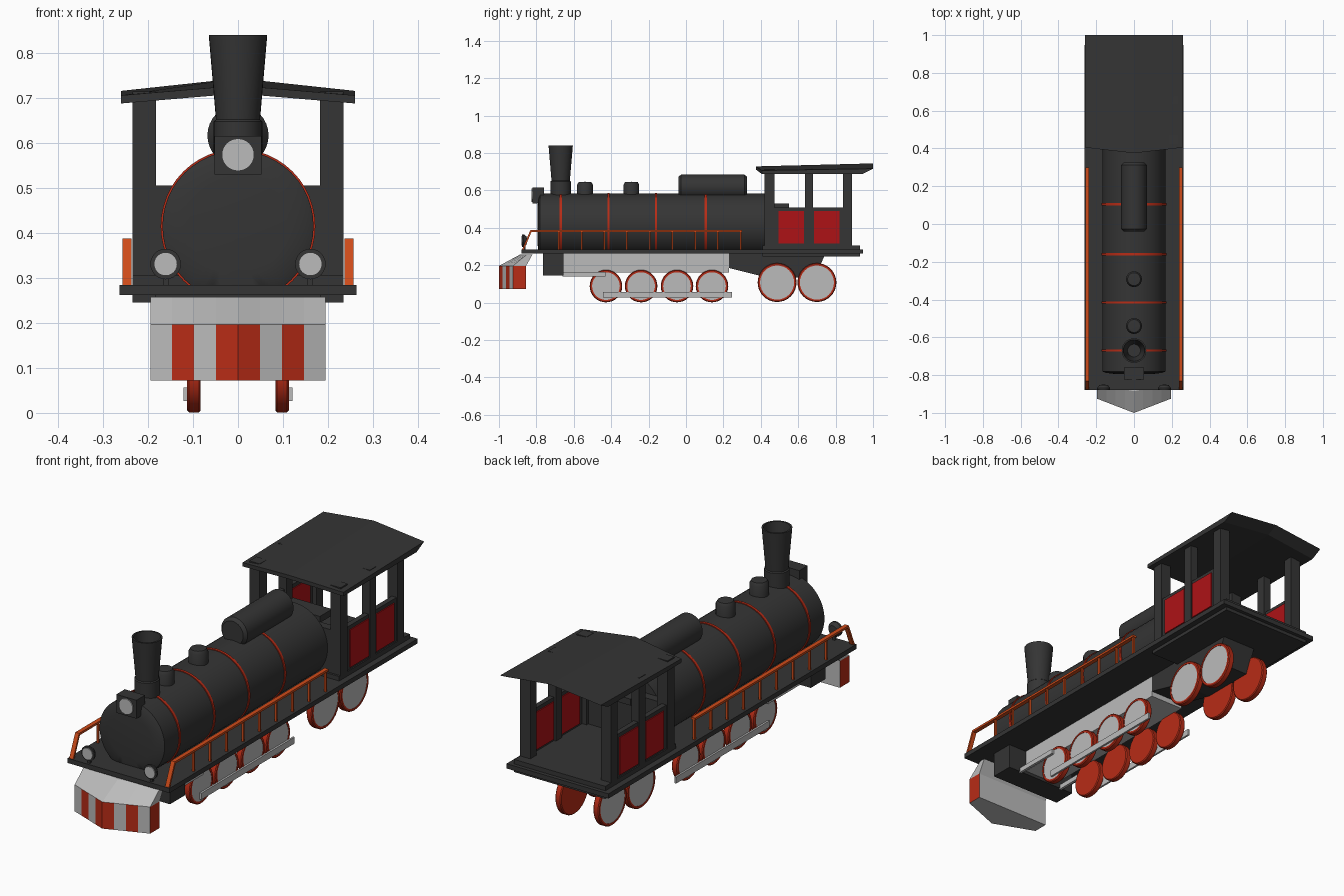
import bpy, bmesh, math
from mathutils import Vector

if "Cube" in bpy.data.objects:
    bpy.data.objects.remove(bpy.data.objects["Cube"])


def material(name, *rgb):
    m = bpy.data.materials.new(name)
    m.diffuse_color = (*rgb, 1)
    m.use_nodes = True
    m.node_tree.nodes["Principled BSDF"].inputs["Base Color"].default_value = m.diffuse_color
    return m


DARK = material("dark_iron", .035, .035, .035)
RED = material("red_paint", .48, .025, .008)
ORANGE = material("orange_rail", .62, .07, .01)
PANEL = material("deep_red", .42, .006, .008)
GREY = material("light_grey", .5, .5, .5)


def finish(name, bm, mats, mirror=False, smooth=False, bevel=0):
    bmesh.ops.recalc_face_normals(bm, faces=bm.faces)
    me = bpy.data.meshes.new(name)
    bm.to_mesh(me)
    bm.free()
    ob = bpy.data.objects.new(name, me)
    bpy.context.collection.objects.link(ob)
    for m in mats:
        me.materials.append(m)
    if mirror:
        ob.modifiers.new("mirror", 'MIRROR').use_clip = False
    if bevel:
        b = ob.modifiers.new("bevel", 'BEVEL')
        b.width, b.segments = bevel, 1
    if smooth:
        bpy.ops.object.select_all(action='DESELECT')
        ob.select_set(True)
        bpy.context.view_layer.objects.active = ob
        bpy.ops.object.shade_smooth_by_angle(angle=math.radians(30))
    return ob


def prism(name, yz, x0, x1, mat=DARK, mirror=False):
    """Side profile (y, z) extruded from x0 to x1."""
    bm = bmesh.new()
    f = bm.faces.new([bm.verts.new((x0, y, z)) for y, z in yz])
    ext = bmesh.ops.extrude_face_region(bm, geom=[f])["geom"]
    bmesh.ops.translate(bm, vec=(x1 - x0, 0, 0),
                        verts=[v for v in ext if isinstance(v, bmesh.types.BMVert)])
    return finish(name, bm, [mat], mirror)


def box(name, x0, x1, y0, y1, z0, z1, mat=DARK, mirror=False):
    return prism(name, [(y0, z0), (y1, z0), (y1, z1), (y0, z1)], x0, x1, mat, mirror)


def lathe(name, profile, axis, centre, mat=DARK, seg=32, mirror=False, floor=None):
    """Profile (radius, height) turned about an axis through centre."""
    bm = bmesh.new()
    c = Vector(centre)
    place = {'X': lambda a, b, h: (h, a, b), 'Y': lambda a, b, h: (a, h, b),
             'Z': lambda a, b, h: (a, b, h)}[axis]
    rows = []
    for i in range(seg):
        t = 2 * math.pi * i / seg
        rows.append([bm.verts.new(c + Vector(place(r * math.cos(t), r * math.sin(t), h)))
                     for r, h in profile])
    for i in range(seg):
        a, b = rows[i], rows[(i + 1) % seg]
        for j in range(len(profile) - 1):
            bm.faces.new((a[j], a[j + 1], b[j + 1], b[j]))
    bmesh.ops.remove_doubles(bm, verts=bm.verts, dist=1e-5)
    if floor is not None:
        for v in bm.verts:
            v.co.z = max(v.co.z, floor)
    return finish(name, bm, [mat], mirror, smooth=True)


# Running deck and cab base
box("deck", -.263, .263, -.88, .947, .262, .284)
box("cab_base", -.235, .235, .41, .93, .246, .305)

# Boiler with bands
BZ = .415
lathe("boiler", [(0, -.793), (.11, -.793), (.15, -.788), (.168, -.78), (.168, .42), (0, .42)],
      'Y', (0, 0, BZ), seg=48, floor=.27)
for i, y in enumerate((-.67, -.415, -.16, .105)):
    lathe(f"boiler_band_{i + 1}", [(.165, y - .006), (.172, y - .006), (.172, y + .006),
                                   (.165, y + .006), (.165, y - .006)],
          'Y', (0, 0, BZ), RED, 48, floor=.27)

# Chimney, domes and top tank
lathe("chimney", [(0, .56), (.054, .56), (.054, .648), (.049, .652), (.065, .84),
                  (.057, .84), (.034, .66), (0, .66)], 'Z', (0, -.67, 0))
for i, y in enumerate((-.54, -.292)):
    lathe(f"dome_{i + 1}", [(0, .56), (.042, .56), (.042, .63), (.034, .644), (0, .646)],
          'Z', (0, y, 0), seg=24)
lathe("top_tank", [(0, -.04), (.055, -.04), (.068, -.026), (.068, .312), (.055, .326), (0, .326)],
      'Y', (0, 0, .617))

# Headlamp and two deck lamps
box("headlamp_case", -.052, .052, -.822, -.76, .53, .616)
lathe("headlamp_lens", [(0, -.827), (.036, -.827), (.036, -.81), (0, -.81)], 'Y', (0, 0, .574), GREY)
lathe("deck_lamp", [(0, -.85), (.022, -.852), (.034, -.868), (.034, -.876), (0, -.876)],
      'Y', (.161, 0, .331), seg=24, mirror=True)
lathe("deck_lamp_lens", [(0, -.88), (.026, -.88), (.026, -.87), (0, -.87)],
      'Y', (.161, 0, .331), GREY, 24, mirror=True)
box("deck_lamp_stem", .155, .167, -.87, -.858, .28, .31, mirror=True)

# Handrails with posts
prism("handrail", [(-.876, .284), (-.866, .284), (-.826, .378), (.3, .378), (.3, .388), (-.832, .388)],
      .237, .257, ORANGE, True)
for i in range(9):
    y = -.68 + i * .1215
    box(f"rail_post_{i + 1}", .242, .252, y - .004, y + .004, .28, .38, ORANGE, True)

# Cab front wall, posts, side panels
box("cab_front_wall", -.235, .235, .42, .46, .30, .506)
for n, y0, y1 in (("front", .42, .472), ("middle", .635, .68), ("rear", .84, .887)):
    box(f"cab_{n}_post", .182 if n != "middle" else .195, .235, y0, y1, .30, .715, mirror=True)
box("cab_side_wall", .205, .229, .46, .85, .30, .508, mirror=True)
for i, (y0, y1) in enumerate(((.495, .63), (.685, .82))):
    box(f"cab_side_panel_{i + 1}", .20, .234, y0, y1, .315, .49, PANEL, True)
box("cab_control_box", -.10, .10, .46, .55, .50, .53)

# Gabled roof rising to the rear
bm = bmesh.new()
sections = []
for x, fy, fz, rz in ((-.26, .405, .70, .716), (0, .375, .722, .744), (.26, .405, .70, .716)):
    sections.append([bm.verts.new((x, y, z)) for y, z in
                     ((fy, fz - .012), (fy, fz + .006), (1, rz), (.945, fz - .012 + (.008 if x == 0 else 0)))])
for a, b in zip(sections, sections[1:]):
    for j in range(4):
        k = (j + 1) % 4
        bm.faces.new((a[j], a[k], b[k], b[j]))
bm.faces.new(sections[0])
bm.faces.new(sections[2])
finish("cab_roof", bm, [DARK])

# Striped plough in front
bm = bmesh.new()
sections = []
for i in range(9):
    x = -.195 + .39 * i / 8
    t = abs(x) / .195
    low, top = -1 + .075 * t, -.885 + .035 * t
    sections.append([bm.verts.new((x, y, z)) for y, z in
                     ((-.855, .072), (low, .072), (low, .196), (top, .258), (-.82, .258), (-.855, .196))])
for i, (a, b) in enumerate(zip(sections, sections[1:])):
    for j in range(6):
        k = (j + 1) % 6
        f = bm.faces.new((a[j], a[k], b[k], b[j]))
        f.material_index = int(j == 1 and i in (1, 3, 4, 6))
for s in (sections[0], sections[8]):
    bm.faces.new((s[0], s[1], s[2], s[5])).material_index = 1
    bm.faces.new(s[2:6])
finish("plough", bm, [GREY, RED])

# Underframe
box("cylinder_block", -.185, .185, -.765, -.655, .145, .265)
box("main_frame", -.088, .088, -.66, .23, .16, .265, GREY)
prism("rear_frame", [(.23, .265), (.23, .185), (.43, .135), (.69, .135), (.74, .25), (.74, .265)], -.088, .088)
box("piston_bar", .112, .124, -.66, -.43, .14, .163, GREY, True)
box("coupling_rod", .112, .121, -.443, .245, .026, .056, GREY, True)

# Wheels: red rims and backs with grey outer discs
wheels = [("drive", y, .087, .088) for y in (-.428, -.24, -.048, .139)]
wheels += [("rear", y, .104, .107) for y in (.487, .70)]
for i, (n, y, r, z) in enumerate(wheels):
    rim = r - .013
    lathe(f"{n}_wheel_{i + 1}", [(0, .083), (r - .004, .083), (r, .087), (r, .109), (r - .004, .113),
                                 (rim, .113), (rim, .106), (0, .106)], 'X', (0, y, z), RED, 32, True)
    lathe(f"{n}_wheel_disc_{i + 1}", [(0, .104), (rim, .104), (rim, .111), (0, .111)],
          'X', (0, y, z), GREY, 32, True)
